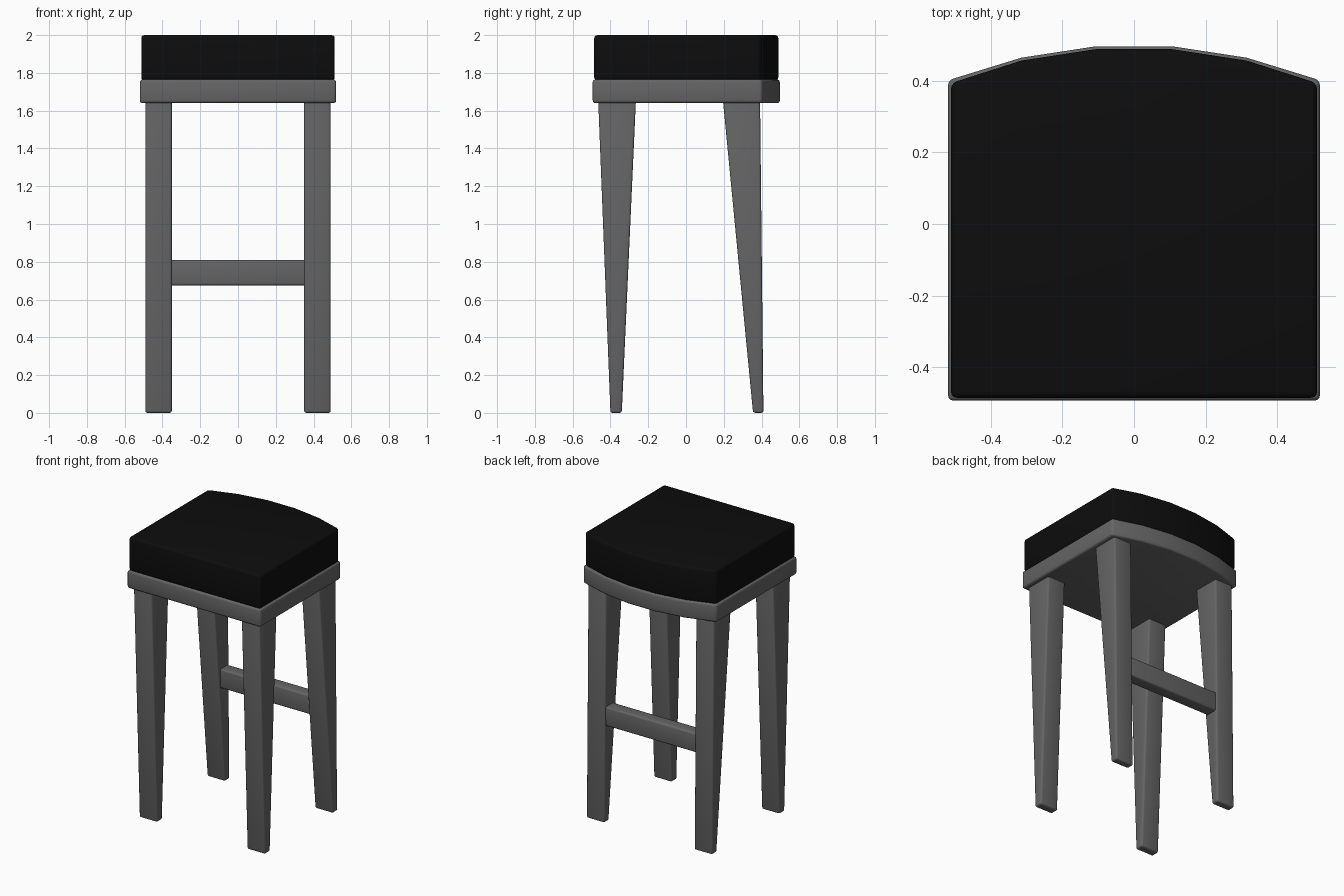
import bpy, bmesh, math
from mathutils import Vector

cube = bpy.data.objects.get("Cube")
if cube:
    bpy.data.objects.remove(cube, do_unlink=True)


def material(name, value):
    mat = bpy.data.materials.new(name)
    mat.use_nodes = True
    colour = (value, value, value, 1)
    mat.diffuse_color = colour
    mat.node_tree.nodes["Principled BSDF"].inputs["Base Color"].default_value = colour
    return mat


grey_wood = material("grey wood", 0.13)
black_leather = material("black leather", 0.004)


def prism(name, base, offset, mat, bevel):
    """Extrude a closed outline along offset, then round its sharp edges."""
    bm = bmesh.new()
    face = bm.faces.new([bm.verts.new(p) for p in base])
    extruded = bmesh.ops.extrude_face_region(bm, geom=[face])["geom"]
    moved = [v for v in extruded if isinstance(v, bmesh.types.BMVert)]
    bmesh.ops.translate(bm, verts=moved, vec=Vector(offset))
    bmesh.ops.recalc_face_normals(bm, faces=bm.faces[:])
    sharp = [e for e in bm.edges if e.calc_face_angle(0) > math.radians(40)]
    bmesh.ops.bevel(bm, geom=sharp, offset=bevel, segments=3, profile=0.5,
                    affect='EDGES', clamp_overlap=True)
    mesh = bpy.data.meshes.new(name)
    bm.to_mesh(mesh)
    bm.free()
    mesh.materials.append(mat)
    obj = bpy.data.objects.new(name, mesh)
    bpy.context.collection.objects.link(obj)
    bpy.ops.object.select_all(action='DESELECT')
    obj.select_set(True)
    bpy.context.view_layer.objects.active = obj
    bpy.ops.object.shade_smooth_by_angle(angle=math.radians(35))
    return obj


# Seat outline: straight front and sides, gently bowed back
def seat_outline(inset, z):
    half = [(0.52 - inset, -0.494 + inset), (0.52 - inset, 0.402 - inset),
            (0.315, 0.465 - inset), (0.106, 0.497 - inset)]
    loop = half + [(-x, y) for x, y in reversed(half)]
    return [(x, y, z) for x, y in loop]


prism("seat_frame", seat_outline(0, 1.64), (0, 0, 0.125), grey_wood, 0.015)
prism("seat_cushion", seat_outline(0.008, 1.76), (0, 0, 0.24), black_leather, 0.017)

# Tapered legs, each a side profile extruded across its width
top, width = 1.66, 0.14
profiles = {
    "front": [(-0.40, 0), (-0.34, 0), (-0.265, top), (-0.465, top)],
    "back": [(0.355, 0), (0.41, 0), (0.392, top), (0.195, top)],
}
for end, profile in profiles.items():
    for side, x in (("left", 0.35), ("right", -0.35 - width)):
        prism(f"{end}_{side}_leg", [(x, y, z) for y, z in profile],
              (width, 0, 0), grey_wood, 0.012)

# Rung joining the back legs
rung = [(0.305, 0.675), (0.392, 0.675), (0.392, 0.81), (0.305, 0.81)]
prism("back_rung", [(-0.37, y, z) for y, z in rung], (0.74, 0, 0), grey_wood, 0.012)
